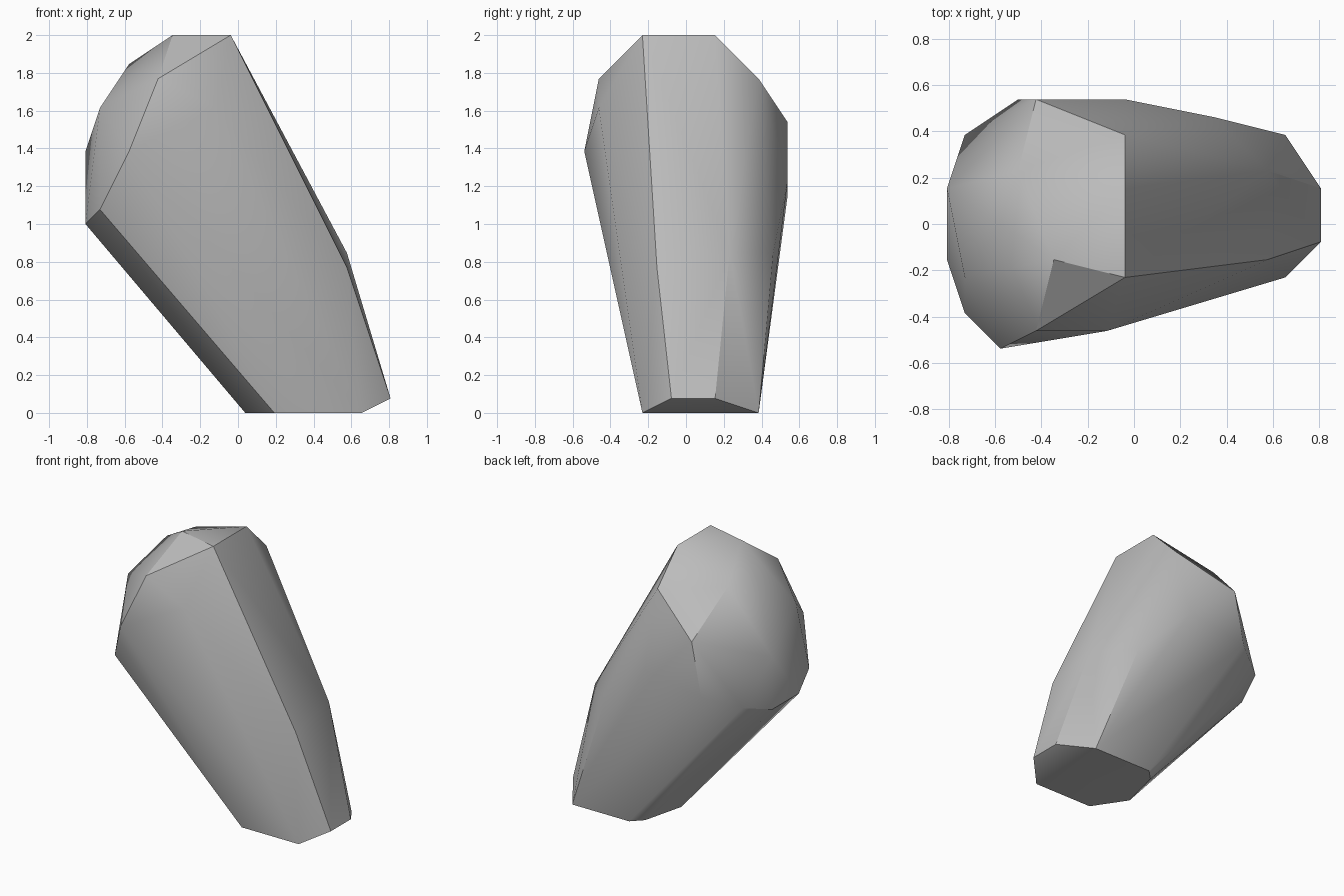
import bpy
import bmesh
import math

cube = bpy.data.objects.get("Cube")
if cube:
    bpy.data.objects.remove(cube, do_unlink=True)

UNIT = 1 / 13      # corners sit on a grid of 26 steps to the full height
HALF_LENGTH = 10.5  # grid steps from the low x end to the centre

# Corner groups of the slanted faceted block, in grid steps
foot = [(19, -3, 0), (13, -3, 0), (11, 0, 0), (12, 4, 0), (13, 5, 0), (19, 5, 0)]
toe = [(21, -1, 1), (21, 2, 1)]
waist = [(18, -2, 10), (18, 3, 11), (15, 6, 11)]
heel = [(0, -2, 13), (0, 2, 13), (1, -5, 14), (1, 5, 14)]
shoulder = [(4, 7, 15), (10, 7, 16), (0, 2, 18), (3, -7, 18), (5, 7, 20), (1, -3, 21), (9, -6, 21)]
crown = [(5, -6, 23), (10, 5, 23), (4, 3, 24), (3, 0, 24), (6, -2, 26), (10, -3, 26), (10, 2, 26)]


def make_material(name, colour):
    mat = bpy.data.materials.new(name)
    mat.use_nodes = True
    mat.diffuse_color = colour
    for node in mat.node_tree.nodes:
        if node.type == 'BSDF_PRINCIPLED':
            node.inputs["Base Color"].default_value = colour
    return mat


def make_hull(name, corners, mat):
    """Wrap a convex skin around the corners and merge coplanar triangles."""
    bm = bmesh.new()
    for x, y, z in corners:
        bm.verts.new(((x - HALF_LENGTH) * UNIT, y * UNIT, z * UNIT))
    bmesh.ops.convex_hull(bm, input=bm.verts[:])
    bmesh.ops.dissolve_limit(bm, angle_limit=math.radians(0.5), verts=bm.verts[:], edges=bm.edges[:])
    bmesh.ops.recalc_face_normals(bm, faces=bm.faces[:])
    mesh = bpy.data.meshes.new(name)
    bm.to_mesh(mesh)
    bm.free()
    mesh.materials.append(mat)
    obj = bpy.data.objects.new(name, mesh)
    bpy.context.collection.objects.link(obj)
    return obj


grey = make_material("stone_grey", (0.5, 0.5, 0.5, 1.0))
block = make_hull("faceted_block", foot + toe + waist + heel + shoulder + crown, grey)

# Soft facets with the stronger creases kept sharp
bpy.ops.object.select_all(action='DESELECT')
block.select_set(True)
bpy.context.view_layer.objects.active = block
bpy.ops.object.shade_smooth_by_angle(angle=math.radians(30))
